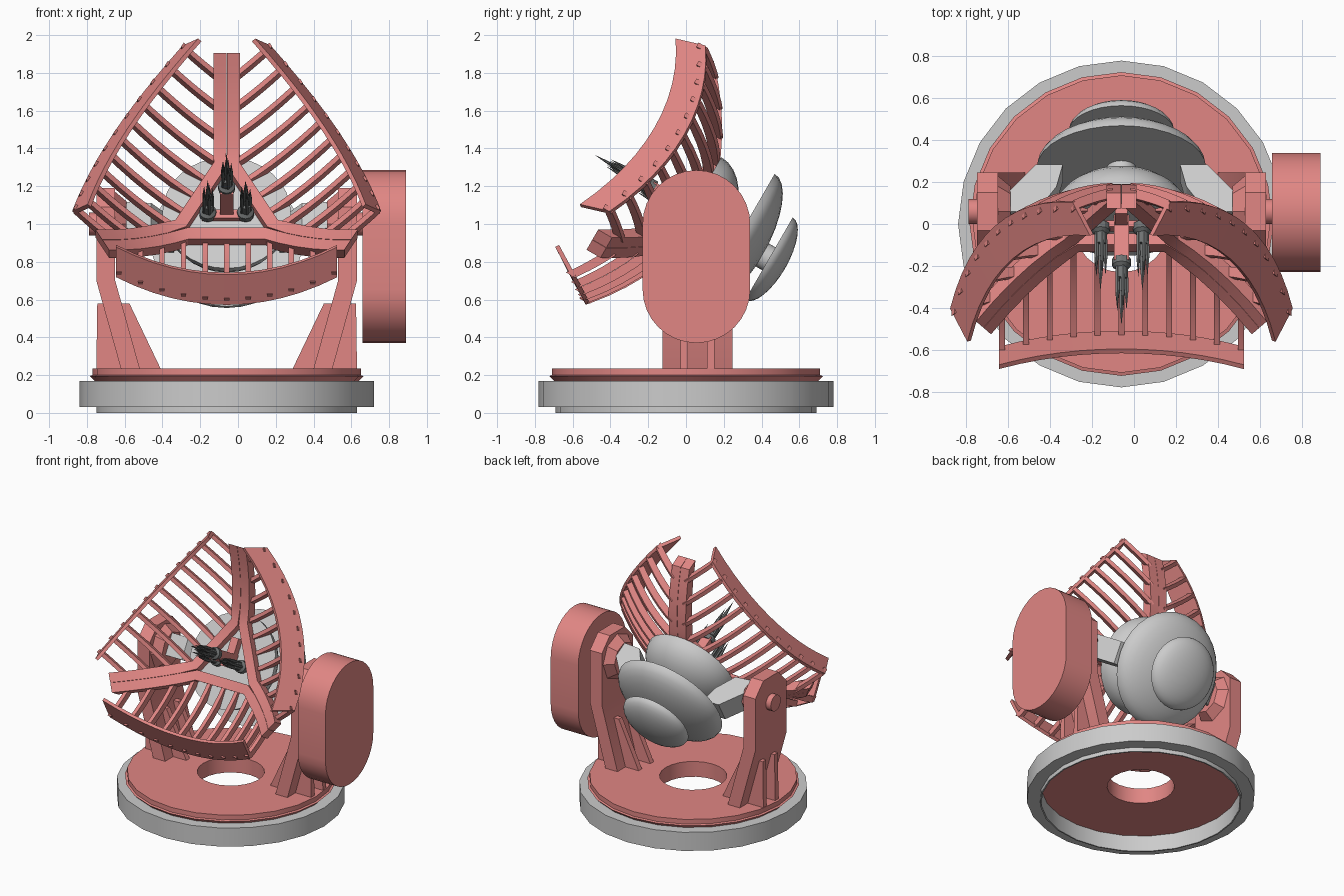
import bpy, bmesh, math
from math import cos, sin, pi, radians
from mathutils import Matrix, Vector

if "Cube" in bpy.data.objects:
    bpy.data.objects.remove(bpy.data.objects["Cube"])

CX = -0.06                                   # symmetry plane
K = 0.613                                    # reflector curvature
DISH = Matrix.Translation((CX, 0.075, 1.026)) @ Matrix.Rotation(radians(60), 4, 'X')
BASE = Matrix.Translation((CX, 0, 0))
I4 = Matrix.Identity(4)

red = bpy.data.materials.new("red_paint")
red.diffuse_color = (0.75, 0.24, 0.23, 1)
red.use_nodes = True
red.node_tree.nodes["Principled BSDF"].inputs["Base Color"].default_value = red.diffuse_color
dark = bpy.data.materials.new("dark_metal")
dark.diffuse_color = (0.16, 0.17, 0.17, 1)
dark.use_nodes = True
dark.node_tree.nodes["Principled BSDF"].inputs["Base Color"].default_value = dark.diffuse_color


def loft(bm, rings):
    """Skin a list of closed rings and cap both ends."""
    vs = [[bm.verts.new(p) for p in ring] for ring in rings]
    n = len(vs[0])
    for a, b in zip(vs, vs[1:]):
        for i in range(n):
            bm.faces.new((a[i], a[(i + 1) % n], b[(i + 1) % n], b[i]))
    bm.faces.new(vs[0])
    bm.faces.new(vs[-1])


def lathe(bm, prof, n, M=I4, closed=False):
    """Revolve (radius, height) points around local z."""
    vs = [[bm.verts.new(M @ Vector((r * sin(2 * pi * i / n), r * cos(2 * pi * i / n), z)))
           for i in range(n)] for r, z in prof]
    pairs = list(zip(vs, vs[1:])) + ([(vs[-1], vs[0])] if closed else [])
    for a, b in pairs:
        for i in range(n):
            bm.faces.new((a[i], a[(i + 1) % n], b[(i + 1) % n], b[i]))


def box(bm, lo, hi):
    (a, b, c), (d, e, f) = lo, hi
    loft(bm, [[(a, b, z), (d, b, z), (d, e, z), (a, e, z)] for z in (c, f)])


def curved_bar(bm, pts, w, depth):
    """Bar that follows the paraboloid under a flat path."""
    P = [Vector(p) for p in pts]
    rings = []
    for i, p in enumerate(P):
        d = (P[min(i + 1, len(P) - 1)] - P[max(i - 1, 0)]).normalized()
        n = Vector((-d.y, d.x)) * w / 2
        l, r = p - n, p + n
        s = K * p.length_squared
        rings.append([(l.x, l.y, s), (r.x, r.y, s), (r.x, r.y, s + depth), (l.x, l.y, s + depth)])
    loft(bm, rings)


def finish(name, bm, mat=None, M=I4, smooth=True):
    bmesh.ops.remove_doubles(bm, verts=bm.verts, dist=1e-5)
    bmesh.ops.recalc_face_normals(bm, faces=bm.faces)
    me = bpy.data.meshes.new(name)
    bm.to_mesh(me)
    bm.free()
    ob = bpy.data.objects.new(name, me)
    bpy.context.collection.objects.link(ob)
    ob.matrix_world = M
    if mat:
        me.materials.append(mat)
    if smooth:
        bpy.ops.object.select_all(action='DESELECT')
        ob.select_set(True)
        bpy.context.view_layer.objects.active = ob
        bpy.ops.object.shade_smooth_by_angle(angle=radians(25))
    return ob


# base ring and turntable
bm = bmesh.new()
lathe(bm, [(.68, 0), (.69, 0), (.69, .03), (.78, .03), (.78, .17), (.68, .17)], 24, closed=True)
finish("base_ring", bm, None, BASE)
bm = bmesh.new()
lathe(bm, [(.23, .12), (.69, .12), (.70, .17), (.725, .195), (.71, .2), (.71, .235), (.23, .235)],
      24, closed=True)
finish("turntable", bm, red, BASE)

# support arms with gussets, collars and pivot pins
for side, sx in (("left", -1), ("right", 1)):
    bm = bmesh.new()
    rings = []
    for z, xi, xo, h in ((.235, .46, .56, .185), (.70, .59, .69, .185),
                         (1.09, .59, .69, .185), (1.19, .59, .69, .09)):
        rings.append([(sx * x, .06 + y, z) for x, y in ((xi, -h), (xo, -h), (xo, h), (xi, h))])
    loft(bm, rings)
    for y in (-.03, .11):
        loft(bm, [[(sx * a, y, z), (sx * b, y, z), (sx * b, y + .04, z), (sx * a, y + .04, z)]
                  for z, a, b in ((.235, .35, .69), (.58, .515, .685))])
    M = Matrix.Translation((0, .06, 1)) @ Matrix.Rotation(sx * pi / 2, 4, 'Y')
    lathe(bm, [(0, .53), (.12, .53), (.17, .59), (0, .59)], 8, M)
    lathe(bm, [(0, .69), (.06, .69), (.06, .73), (0, .73)], 16, M)
    finish(side + "_support_arm", bm, red, BASE)

# drive housing on the right
bm = bmesh.new()
outline = [(.055 + .285 * cos(a), (1.0 if i < 17 else .655) + .285 * sin(a))
           for i, a in enumerate([pi * j / 16 for j in range(17)] +
                                 [pi + pi * j / 16 for j in range(17)])]
loft(bm, [[(x, y, z) for y, z in outline] for x in (.66, .89)])
finish("drive_housing", bm, red)

# tilting grey domes behind the reflector: radius, face position, depth
for name, r, s, d in (("front_dome", .34, .067, .23), ("middle_dome", .405, -.222, .16),
                      ("rear_dome", .253, -.42, .10)):
    bm = bmesh.new()
    prof = [(0, s)] + [(r * cos(a), s - d * sin(a)) for a in [pi / 2 * i / 8 for i in range(9)]]
    lathe(bm, prof, 32)
    finish(name, bm, None, DISH)
bm = bmesh.new()
lathe(bm, [(.07, -.1), (.07, -.45)], 20)
finish("dome_shaft", bm, None, DISH)

# yoke brackets joining the domes to the pivots
bm = bmesh.new()
for sx in (-1, 1):
    loft(bm, [[(sx * x, u, s) for x, s in ((.54, .06), (.54, -.05), (.41, -.20), (.28, -.20), (.31, -.08), (.40, .05))]
              for u in (-.09, .07)])
finish("yoke", bm, None, DISH, False)

# three reflector petals: inner frame, ribs and rim strip
def rim_r(t):
    return .696 - .26 * t * t

for k, name in enumerate(("lower", "upper_right", "upper_left")):
    M = DISH @ Matrix.Rotation(radians(-90 + 120 * k), 4, 'Z')
    bm = bmesh.new()
    half = [(.5 * p + .866 * .036, .866 * p - .5 * .036) for p in (.26, .36, .46, .56, .66, .76)]
    curved_bar(bm, [(r, -t) for r, t in reversed(half)] + half, .07, .085)
    finish(name + "_petal_frame", bm, red, M)

    bm = bmesh.new()
    for i in range(-5, 6):
        t = i * .114
        r0, r1 = max(.16, (.05 + .5 * abs(t)) / .866), rim_r(t) - .012
        curved_bar(bm, [(r0 + (r1 - r0) * j / 6, t) for j in range(7)], .028, .055)
    finish(name + "_petal_ribs", bm, red, M)

    bm = bmesh.new()
    wide, thick = Vector((-.095, 0, .155)), Vector((-.02, 0, -.012))
    rings = []
    for j in range(-6, 7):
        t = .585 * j / 6
        o = Vector((rim_r(t), t, K * (t * t + rim_r(t) ** 2)))
        rings.append([o, o + wide, o + wide + thick, o + thick])
    loft(bm, rings)
    finish(name + "_petal_rim", bm, red, M)

# feed mount in the middle
bm = bmesh.new()
box(bm, (-.035, -.03, .03), (.035, .05, .31))
box(bm, (-.13, -.05, .05), (.13, .0, .10))
box(bm, (-.03, .0, .05), (.03, .16, .12))
finish("feed_mount", bm, red, DISH, False)

# three emitters: socket, barrel and a bundle of needles
for i, (x, u, s) in enumerate(((0, .015, .29), (-.10, -.02, .08), (.10, -.02, .08))):
    bm = bmesh.new()
    M = Matrix.Translation((x, u, s))
    lathe(bm, [(0, 0), (.045, 0), (.045, .035), (.028, .05), (.028, .11), (0, .11)], 12, M)
    for j in range(5):
        a = 2 * pi * j / 5
        N = M @ Matrix.Translation((.024 * cos(a), .024 * sin(a), .03))
        lathe(bm, [(0, 0), (.009, .02), (.011, .14), (0, .25)], 6, N)
    lathe(bm, [(.012, .1), (.012, .24), (0, .365)], 6, M)
    finish("emitter_%d" % (i + 1), bm, dark, DISH)
